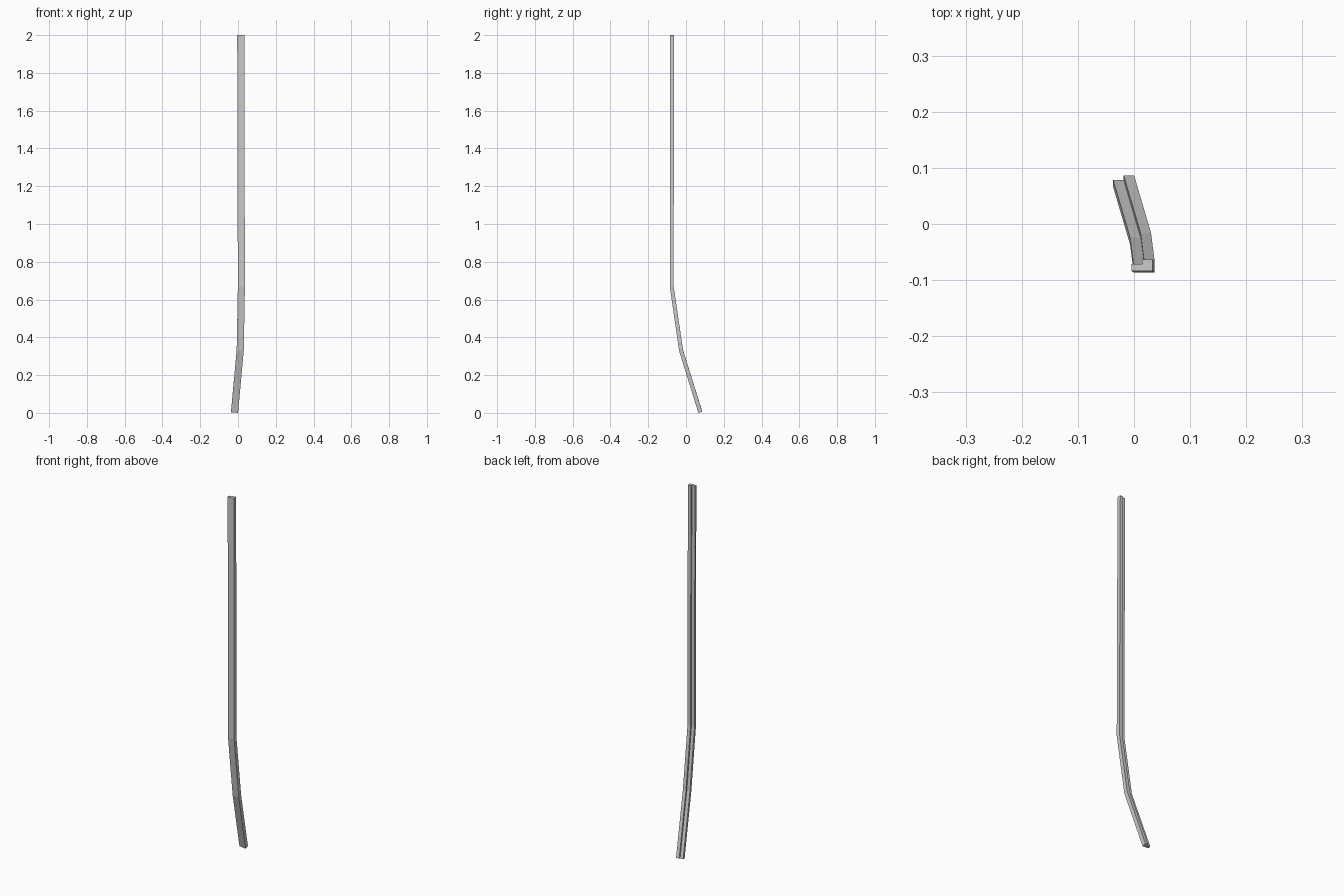
import bpy, bmesh
from mathutils import Vector

if "Cube" in bpy.data.objects:
    bpy.data.objects.remove(bpy.data.objects["Cube"])

# Stepped cross-section (x, y): thin left half, thick right half
W = 0.0187
profile = [(-W, 0), (W, 0), (W, 0.0205), (0, 0.0205), (0, 0.0125), (-W, 0.0125)]

# Path of the front-face centre line, top to bottom
path = [Vector(p) for p in [(0.0145, -0.084, 2.0), (0.018, -0.086, 0.67),
                            (0.0117, -0.0365, 0.33), (-0.0183, 0.0655, 0.0017)]]

bm = bmesh.new()
rings = []
for i, p in enumerate(path):
    # each ring lies in the mitre plane; the top is cut level
    t = Vector((0, 0, -1))
    if i > 0:
        t = (p - path[i - 1]).normalized()
        if i < len(path) - 1:
            t += (path[i + 1] - p).normalized()
    rings.append([bm.verts.new(p + Vector((x, y, -(t.x * x + t.y * y) / t.z)))
                  for x, y in profile])

# Side walls and end caps
n = len(profile)
for a, b in zip(rings, rings[1:]):
    for k in range(n):
        bm.faces.new((a[k], b[k], b[(k + 1) % n], a[(k + 1) % n]))
bm.faces.new(rings[0])
bm.faces.new(rings[-1][::-1])
bmesh.ops.recalc_face_normals(bm, faces=bm.faces)

mesh = bpy.data.meshes.new("trim_strip")
bm.to_mesh(mesh)
bm.free()
strip = bpy.data.objects.new("trim_strip", mesh)
bpy.context.collection.objects.link(strip)
